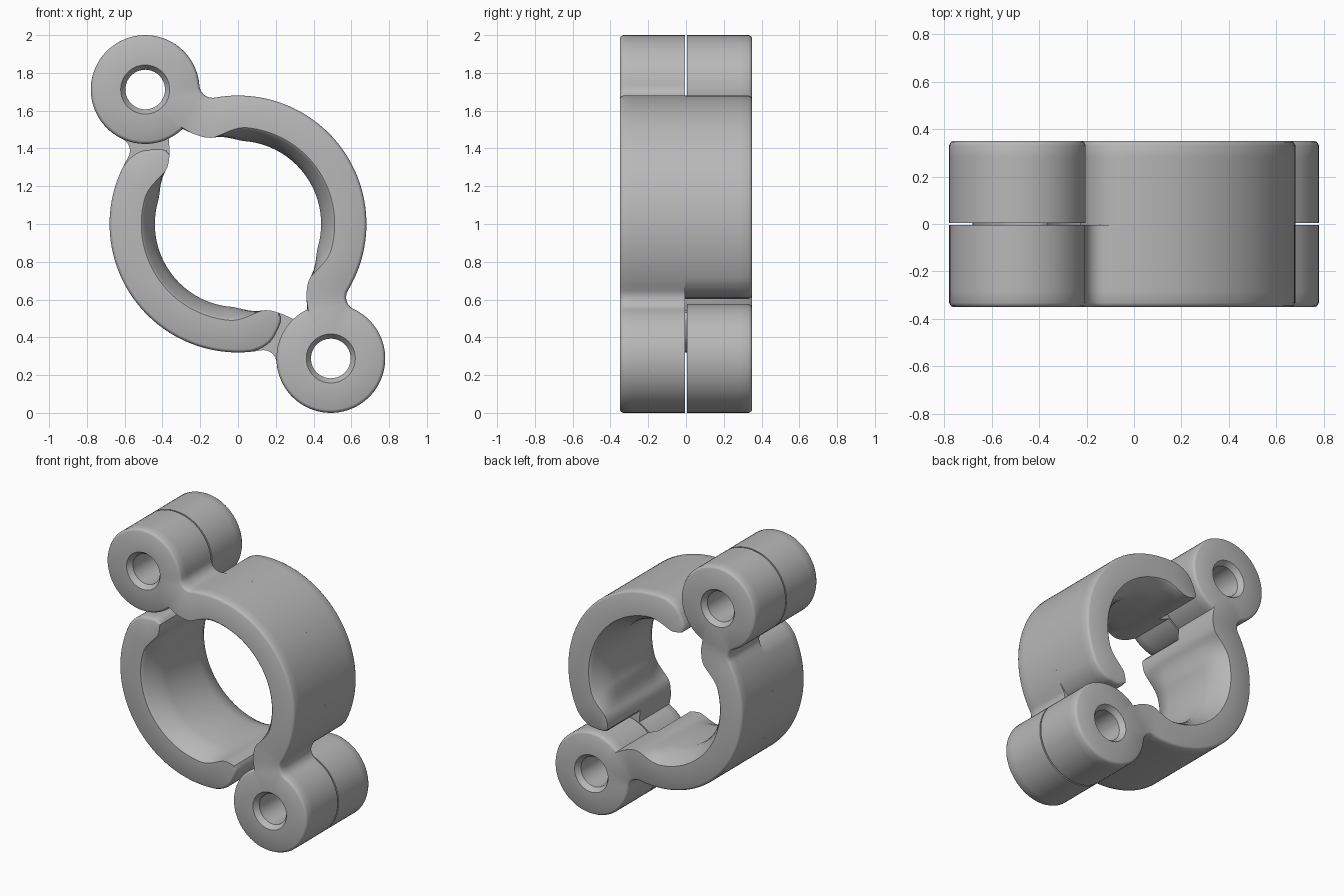
import bpy, bmesh, math
from mathutils import Vector

if "Cube" in bpy.data.objects:
    bpy.data.objects.remove(bpy.data.objects["Cube"], do_unlink=True)

R_OUT, R_EAR, EAR_U = 0.68, 0.288, 0.865     # ring radius, ear radius, ear distance
HALF, GAP = 0.35, 0.005                      # half depth, half gap between the ears
FILLET = 0.07
AXIS = Vector((0.568, 0, -0.823))            # ear to ear
SIDE = Vector((0.823, 0, 0.568))             # across the ear axis

grey = bpy.data.materials.new("plain grey")
grey.use_nodes = True
colour = (0.48, 0.48, 0.48, 1)
grey.diffuse_color = colour
grey.node_tree.nodes["Principled BSDF"].inputs["Base Color"].default_value = colour


def arc(cu, cv, r, a0, a1, n):
    return [Vector((cu + r * math.cos(math.radians(a0 + (a1 - a0) * i / n)),
                    cv + r * math.sin(math.radians(a0 + (a1 - a0) * i / n))))
            for i in range(n + 1)]


def bezier(a, b, c, n):
    return [a.lerp(b, i / n).lerp(b.lerp(c, i / n), i / n) for i in range(1, n + 1)]


def inner_edge(r_in, start):
    """Bore edge that eases into a rounded end near the ear axis."""
    pts, n = [], 44
    for i in range(n + 1):
        phi = start + (90 - start) * i / n
        t = min(1, max(0, (40 - phi) / 22))
        w = t * t * (3 - 2 * t)
        end = 0.475 + 0.06 * (max(0, 20 - phi) / 12) ** 2
        r = r_in + (end - r_in) * w
        pts.append(Vector((r * math.cos(math.radians(phi)), r * math.sin(math.radians(phi)))))
    return pts


def ear_outline():
    """Outer half outline from the ring crown around the ear."""
    a, b = R_OUT + FILLET, R_EAR + FILLET
    fu = (a * a - b * b + EAR_U ** 2) / (2 * EAR_U)
    fv = math.sqrt(a * a - fu * fu)
    ring_a = math.degrees(math.atan2(fv, fu))
    ear_a = math.degrees(math.atan2(fv, fu - EAR_U))
    return (arc(0, 0, R_OUT, 90, ring_a, 28)
            + arc(fu, fv, FILLET, ring_a + 180, ear_a + 180, 10)[1:]
            + arc(EAR_U, 0, R_EAR, ear_a, -189, 56)[1:])


def tip_outline():
    """Outer half outline from the ring crown to the rounded tip."""
    pts = arc(0, 0, R_OUT, 90, 29, 28)
    pts += bezier(pts[-1], Vector((0.635, 0.23)), Vector((0.588, 0.16)), 10)
    return pts + bezier(pts[-1], Vector((0.56, 0.105)), Vector((0.535, 0.092)), 6)


def outline(half, r_in, inset, start):
    """Closed outline: inset the outer edge, add the bore edge, mirror."""
    moved = []
    for i, p in enumerate(half):
        d = (half[min(i + 1, len(half) - 1)] - half[max(i - 1, 0)]).normalized()
        moved.append(p + Vector((d.y, -d.x)) * inset)
    pts = moved + inner_edge(r_in, start)
    mirrored = [Vector((-p.x, p.y)) for p in pts[-2:0:-1]]
    return pts + mirrored


def loft(bm, loops):
    """Join (y, outline) loops by quads and return the two end loops' edges."""
    rows = [[bm.verts.new(AXIS * p.x + SIDE * p.y + Vector((0, y, 1))) for p in pts]
            for y, pts in loops]
    n = len(rows[0])
    for lower, upper in zip(rows, rows[1:]):
        for i in range(n):
            j = (i + 1) % n
            bm.faces.new((lower[i], lower[j], upper[j], upper[i]))
    return [[bm.edges.get((row[i], row[(i + 1) % n])) for i in range(n)]
            for row in (rows[0], rows[-1])]


def make_piece(name, half, start, side, holes, flip):
    # depth from the outer face, edge inset, bore radius
    section = [(0, 0.016, 0.512), (0.005, 0.007, 0.506), (0.018, 0, 0.497),
               (0.07, 0, 0.468), (0.12, 0, 0.449), (0.17, 0, 0.44)]
    loops = [(side * (HALF - d), outline(half, r, inset, start)) for d, inset, r in section]
    loops.append((-GAP, outline(half, 0.44, 0, start)))
    bm = bmesh.new()
    ends = loft(bm, loops)
    if holes:
        # countersunk screw hole through each ear
        for u in (-EAR_U, EAR_U):
            sink = [(side * (HALF - d), arc(u, 0, r, 0, 360, 40)[:-1])
                    for d, r in ((0, 0.13), (0.035, 0.105))]
            sink.append((-GAP, arc(u, 0, 0.105, 0, 360, 40)[:-1]))
            for end, more in zip(ends, loft(bm, sink)):
                end.extend(more)
    for end in ends:
        bmesh.ops.triangle_fill(bm, use_beauty=True, use_dissolve=False, edges=end)
    if flip:
        # half turn about the ear axis
        for v in bm.verts:
            p = v.co - Vector((0, 0, 1))
            v.co = Vector((0, 0, 1)) + 2 * p.dot(AXIS) * AXIS / AXIS.length_squared - p
    bmesh.ops.recalc_face_normals(bm, faces=bm.faces)
    mesh = bpy.data.meshes.new(name)
    bm.to_mesh(mesh)
    bm.free()
    mesh.materials.append(grey)
    obj = bpy.data.objects.new(name, mesh)
    bpy.context.collection.objects.link(obj)
    bpy.ops.object.select_all(action="DESELECT")
    obj.select_set(True)
    bpy.context.view_layer.objects.active = obj
    bpy.ops.object.shade_smooth_by_angle(angle=math.radians(35))


# Two identical clamp halves, each an eared layer and a tipped layer
for label, flip in (("upper", False), ("lower", True)):
    make_piece(label + "_clamp_ears", ear_outline(), 8, -1, True, flip)
    make_piece(label + "_clamp_tips", tip_outline(), 10, 1, False, flip)
